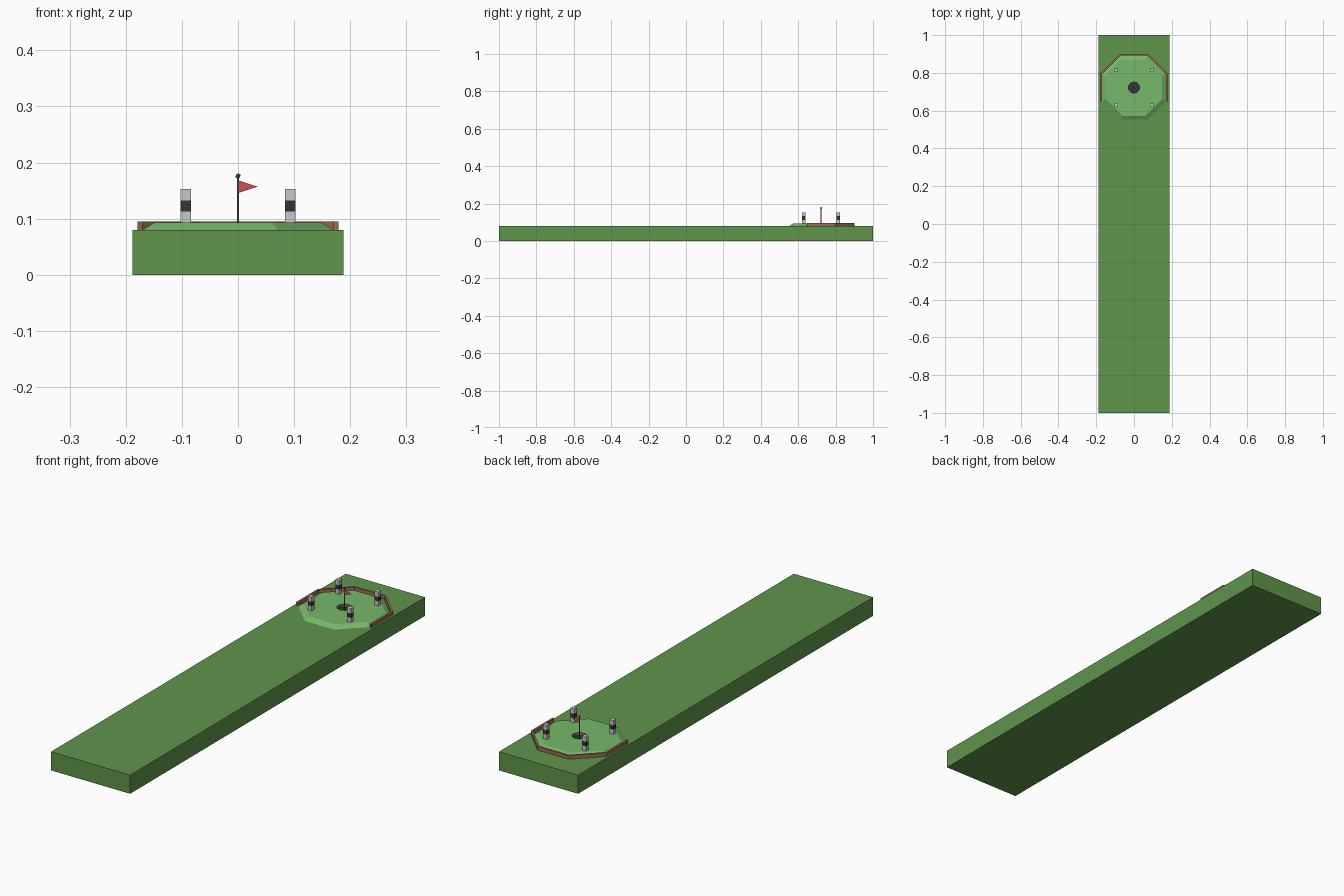
import bpy, bmesh, math
from mathutils import Vector

if "Cube" in bpy.data.objects:
    bpy.data.objects.remove(bpy.data.objects["Cube"])

CY = 0.722          # centre of the putting green along y
TOP = 0.08          # top of the ground slab
GREEN_TOP = 0.093


def mat(name, rgb):
    m = bpy.data.materials.new(name)
    m.diffuse_color = (*rgb, 1)
    m.use_nodes = True
    m.node_tree.nodes["Principled BSDF"].inputs["Base Color"].default_value = m.diffuse_color
    return m


GRASS = mat("grass", (0.115, 0.30, 0.071))
LIGHT = mat("light_green", (0.18, 0.48, 0.142))
BROWN = mat("brown_wood", (0.34, 0.155, 0.09))
GREY = mat("pale_grey", (0.58, 0.57, 0.59))
DARK = mat("charcoal", (0.035, 0.035, 0.038))
METAL = mat("mid_grey", (0.16, 0.16, 0.17))
RED = mat("flag_red", (0.62, 0.085, 0.075))
KNOB = mat("knob_green", (0.07, 0.20, 0.05))


def make(name, verts, faces, *mats):
    me = bpy.data.meshes.new(name)
    me.from_pydata([tuple(v) for v in verts], [], faces)
    for m in mats:
        me.materials.append(m)
    bm = bmesh.new()
    bm.from_mesh(me)
    bmesh.ops.recalc_face_normals(bm, faces=bm.faces[:])
    bm.to_mesh(me)
    bm.free()
    ob = bpy.data.objects.new(name, me)
    bpy.context.collection.objects.link(ob)
    return ob


def ring(r, n, z, x=0, y=CY, turn=0.5):
    return [Vector((x + r * math.cos((i + turn) * math.tau / n),
                    y + r * math.sin((i + turn) * math.tau / n), z)) for i in range(n)]


def loft(name, rings, *mats, cap=True):
    n = len(rings[0])
    faces = [(k * n + i, k * n + (i + 1) % n, (k + 1) * n + (i + 1) % n, (k + 1) * n + i)
             for k in range(len(rings) - 1) for i in range(n)]
    last = (len(rings) - 1) * n
    if cap:
        faces += [tuple(range(n))[::-1], tuple(range(last, last + n))]
    return make(name, [v for r in rings for v in r], faces, *mats)


def box_ring(hx, hy, z, x=0, y=0):
    return [Vector((x + a * hx, y + b * hy, z)) for a, b in ((-1, -1), (1, -1), (1, 1), (-1, 1))]


# ground slab
loft("ground_slab", [box_ring(0.188, 1, 0), box_ring(0.188, 1, TOP)], GRASS)

# octagonal green with sloped rim and a round hole cut through it
OCT = 1 / math.cos(math.pi / 8)
green = loft("putting_green", [ring(0.17 * OCT, 8, TOP), ring(0.149 * OCT, 8, GREEN_TOP)], LIGHT)
cutter = loft("hole_cutter", [ring(0.03, 10, TOP - 0.01), ring(0.03, 10, GREEN_TOP + 0.01)], LIGHT)
cutter.hide_render = True
cutter.hide_set(True)
cut = green.modifiers.new("hole", 'BOOLEAN')
cut.operation = 'DIFFERENCE'
cut.solver = 'EXACT'
cut.object = cutter

# hole lining and floor
wall_in = [ring(0.0298, 10, TOP + 0.001), ring(0.0298, 10, GREEN_TOP)]
lining = loft("hole_lining", wall_in, METAL, cap=False)
lining.data.flip_normals()
make("hole_floor", ring(0.0298, 10, TOP + 0.001), [tuple(range(10))], DARK)

# wooden border along the two sides and the back
inner, outer = 0.170 * OCT, 0.179 * OCT
section = [(inner, TOP), (outer, TOP), (outer, 0.095), (inner, 0.095)]
verts, faces = [], []
for i in range(-1, 5):
    a = math.radians(22.5 + 45 * i)
    verts += [(r * math.cos(a), CY + r * math.sin(a), z) for r, z in section]
for k in range(5):
    faces += [(4 * k + j, 4 * k + (j + 1) % 4, 4 * k + 4 + (j + 1) % 4, 4 * k + 4 + j)
              for j in range(4)]
faces += [(0, 1, 2, 3), (20, 21, 22, 23)]
make("border_wall", verts, faces, BROWN)

# four square posts with a dark middle band
for sx in (-1, 1):
    for sy in (-1, 1):
        levels = (GREEN_TOP, 0.113, 0.132, 0.153)
        post = loft("post", [box_ring(0.0093, 0.0093, z, sx * 0.093, CY + sy * 0.093)
                             for z in levels], GREY, DARK)
        for p in post.data.polygons:
            p.material_index = 1 if 0.114 < p.center.z < 0.131 else 0

# flag pole, pennant and knob
loft("flag_pole", [ring(0.0016, 6, TOP), ring(0.0016, 6, 0.175)], METAL)
flag = [(0.001, z, t) for z, t in ((0.168, 0), (0.146, 0))] + [(0.035, 0.157, 0)]
pts = [Vector((x, CY + d, z)) for d in (-0.0005, 0.0005) for x, z, _ in flag]
make("pennant", pts, [(0, 1, 2), (3, 5, 4), (0, 3, 4, 1), (1, 4, 5, 2), (2, 5, 3, 0)], RED)
bm = bmesh.new()
bmesh.ops.create_icosphere(bm, subdivisions=1, radius=0.005)
bmesh.ops.translate(bm, verts=bm.verts[:], vec=(0, CY, 0.176))
me = bpy.data.meshes.new("pole_knob")
bm.to_mesh(me)
bm.free()
me.materials.append(KNOB)
bpy.context.collection.objects.link(bpy.data.objects.new("pole_knob", me))
